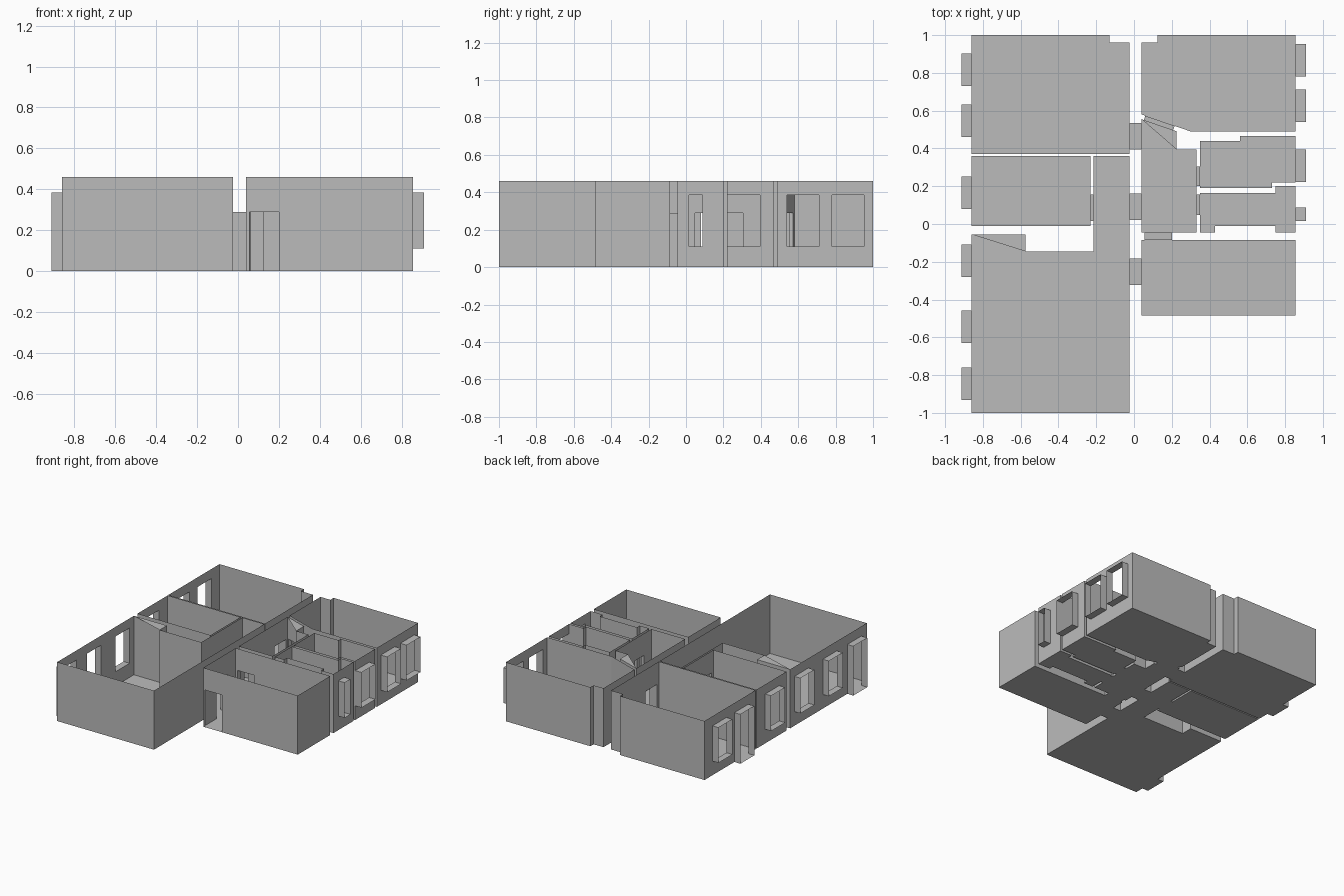
import bpy, bmesh
from mathutils import Vector

cube = bpy.data.objects.get("Cube")
if cube:
    bpy.data.objects.remove(cube, do_unlink=True)

TOP, DOOR, SILL, HEAD = 0.46, 0.29, 0.11, 0.385
LEFT, RIGHT, HALL_L, HALL_R = -0.86, 0.855, -0.025, 0.04

grey = bpy.data.materials.new("plaster_grey")
grey.use_nodes = True
colour = (0.5, 0.5, 0.5, 1)
grey.diffuse_color = colour
grey.node_tree.nodes["Principled BSDF"].inputs["Base Color"].default_value = colour

# Floor outlines, counter-clockwise
rooms = {
    "back_left_room": [(LEFT, .37), (HALL_L, .37), (HALL_L, .96), (-.13, .96), (-.13, 1), (LEFT, 1)],
    "back_right_room": [(HALL_R, .58), (.3, .49), (RIGHT, .49), (RIGHT, 1), (.125, 1), (.125, .96),
                        (HALL_R, .96)],
    "middle_left_room": [(LEFT, -.01), (-.23, -.01), (-.23, .36), (LEFT, .36)],
    "front_left_room": [(LEFT, -1), (HALL_L, -1), (HALL_L, .36), (-.215, .36), (-.215, -.145),
                        (-.575, -.145), (-.575, -.055), (LEFT, -.055)],
    "hallway": [(HALL_R, -.045), (.33, -.045), (.33, .395), (.225, .395), (.225, .491), (HALL_R, .555)],
    "upper_small_room": [(.35, .19), (.73, .19), (.73, .22), (RIGHT, .22), (RIGHT, .467), (.56, .467),
                         (.56, .44), (.35, .44)],
    "lower_small_room": [(.35, -.045), (.43, -.045), (.43, -.01), (.75, -.01), (.75, -.045),
                         (RIGHT, -.045), (RIGHT, .2), (.75, .2), (.75, .165), (.35, .165)],
    "front_right_room": [(HALL_R, -.485), (RIGHT, -.485), (RIGHT, -.085), (HALL_R, -.085)],
}

# Openings: name, near pair, far pair, bottom, top
openings = []


def opening(name, near, far, low, high):
    openings.append((name, [Vector(p) for p in near], [Vector(p) for p in far], low, high))


def across_x(name, x0, x1, y0, y1, low=0, high=DOOR):
    opening(name, [(x0, y0), (x0, y1)], [(x1, y0), (x1, y1)], low, high)


for i, y in enumerate((.73, .08, -.28, -.63)):
    across_x(f"left_window_{i + 1}", LEFT, -.912, y, y + .172, SILL, HEAD)
for i, y in enumerate((.46, -.932)):
    across_x(f"balcony_door_{i + 1}", LEFT, -.912, y, y + .172, 0, HEAD)
for i, (y, w) in enumerate(((.78, .172), (.54, .172), (.223, .172), (.015, .072))):
    across_x(f"right_window_{i + 1}", RIGHT, .91, y, y + w, SILL, HEAD)
for i, y in enumerate((.395, .022, -.322)):
    across_x(f"hall_door_{i + 1}", HALL_L, HALL_R, y, y + .14)
across_x("middle_left_door", -.23, -.215, .015, .155)
across_x("upper_small_door", .33, .35, .2, .305)
across_x("lower_small_door", .33, .35, .047, .157)
opening("front_right_door", [(.055, -.085), (.2, -.085)], [(.055, -.045), (.2, -.045)], 0, DOOR)
opening("angled_door", [(.06, .5731), (.215, .5194)], [(.052, .5508), (.207, .4972)], 0, DOOR)
opening("entrance", [(.055, -.485), (.2, -.485)], [(.055, -.485), (.2, -.485)], 0, DOOR)


def quad(bm, a, b, low, high):
    bm.faces.new([bm.verts.new((p.x, p.y, z)) for p, z in ((b, low), (a, low), (a, high), (b, high))])


def flat(bm, points, z):
    bm.faces.new([bm.verts.new((p[0], p[1], z)) for p in points])


def finish(name, bm):
    bmesh.ops.remove_doubles(bm, verts=bm.verts, dist=0.0005)
    mesh = bpy.data.meshes.new(name)
    bm.to_mesh(mesh)
    bm.free()
    mesh.materials.append(grey)
    bpy.context.collection.objects.link(bpy.data.objects.new(name, mesh))


def holes_in(a, b):
    """Find the openings that lie on the wall from a to b, in order."""
    length = (b - a).length
    along = (b - a) / length
    found = []
    for _, near, far, low, high in openings:
        for pair in (near, far):
            spans = sorted((p - a).dot(along) for p in pair)
            gap = max(abs((p - a).cross(along)) for p in pair)
            if gap < .004 and spans[0] > -.001 and spans[1] < length + .001:
                found.append((spans[0], spans[1], low, high))
                break
    return along, sorted(found)


def wall(bm, a, b):
    along, holes = holes_in(a, b)
    start = a
    for s, e, low, high in holes:
        p, q = a + along * s, a + along * e
        quad(bm, start, p, 0, TOP)
        quad(bm, p, q, high, TOP)
        if low > 0:
            quad(bm, p, q, 0, low)
        start = q
    quad(bm, start, b, 0, TOP)


# Rooms: floor and thin walls, open at the top
for name, outline in rooms.items():
    bm = bmesh.new()
    flat(bm, outline, 0)
    points = [Vector(p) for p in outline]
    for a, b in zip(points, points[1:] + points[:1]):
        wall(bm, a, b)
    finish(name, bm)

# Reveals: sides, sill and head of each door and window
for name, near, far, low, high in openings:
    if (near[0] - far[0]).length < .001:
        continue
    bm = bmesh.new()
    for n, f in zip(near, far):
        quad(bm, n, f, low, high)
    for z in (low, high):
        flat(bm, [near[0], near[1], far[1], far[0]], z)
    bmesh.ops.remove_doubles(bm, verts=bm.verts, dist=0.0005)
    bmesh.ops.recalc_face_normals(bm, faces=bm.faces)
    finish(name + "_reveal", bm)

# Ceiling corner pieces
for name, corner in (("front_left_ceiling_corner", [(LEFT, -.055), (-.575, -.145), (-.575, -.055)]),
                     ("hallway_ceiling_corner", [(HALL_R, .555), (.225, .395), (.225, .491)])):
    bm = bmesh.new()
    flat(bm, corner, TOP)
    finish(name, bm)
